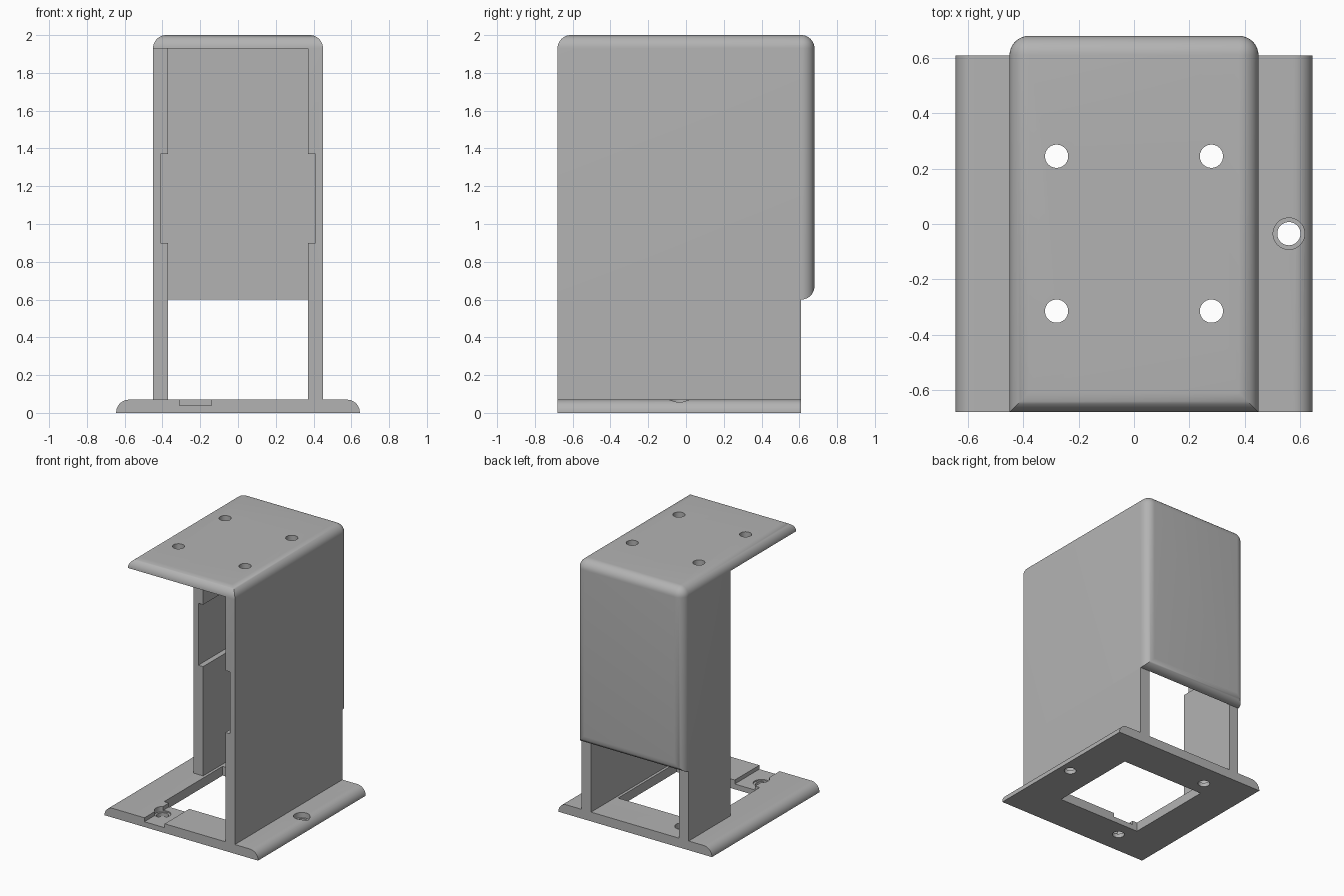
import bpy, bmesh
from mathutils import Vector

cube = bpy.data.objects.get("Cube")
if cube:
    bpy.data.objects.remove(cube)

grey = bpy.data.materials.new("plain grey")
grey.use_nodes = True
COLOUR = (0.45, 0.45, 0.45, 1)
grey.diffuse_color = COLOUR
grey.node_tree.nodes["Principled BSDF"].inputs["Base Color"].default_value = COLOUR

FRONT, BACK, REAR = -0.68, 0.61, 0.68   # bracket front, wall back, panel back
OUT, INN = 0.45, 0.37                   # wall outer and inner x
T = 0.07                                # plate thickness
MID = (FRONT + BACK) / 2


def finish(name, bm):
    mesh = bpy.data.meshes.new(name)
    bmesh.ops.recalc_face_normals(bm, faces=bm.faces)
    bm.to_mesh(mesh)
    bm.free()
    mesh.materials.append(grey)
    obj = bpy.data.objects.new(name, mesh)
    bpy.context.collection.objects.link(obj)
    return obj


def box(name, lo, hi, rounded=None, radius=T):
    """Box between two corners; edges whose midpoint passes the rule are rounded."""
    lo, hi = Vector(lo), Vector(hi)
    bm = bmesh.new()
    bmesh.ops.create_cube(bm, size=1)
    for v in bm.verts:
        v.co = Vector(h if c > 0 else l for c, l, h in zip(v.co, lo, hi))
    if rounded:
        centre = (lo + hi) / 2
        edges = []
        for e in bm.edges:
            m = (e.verts[0].co + e.verts[1].co) / 2 - centre
            if rounded(*(0 if abs(c) < 1e-4 else (1 if c > 0 else -1) for c in m)):
                edges.append(e)
        bmesh.ops.bevel(bm, geom=edges, offset=radius, segments=10,
                        profile=0.5, affect='EDGES')
    return finish(name, bm)


def rod(name, x, y, z0, z1, radius):
    bm = bmesh.new()
    bmesh.ops.create_cone(bm, cap_ends=True, segments=40, radius1=radius,
                          radius2=radius, depth=z1 - z0)
    bmesh.ops.translate(bm, verts=bm.verts, vec=(x, y, (z0 + z1) / 2))
    return finish(name, bm)


def cut(target, cutters):
    for c in cutters:
        m = target.modifiers.new("cut", 'BOOLEAN')
        m.operation, m.solver, m.object = 'DIFFERENCE', 'EXACT', c
    bpy.context.view_layer.objects.active = target
    for m in list(target.modifiers):
        bpy.ops.object.modifier_apply(modifier=m.name)
    for c in cutters:
        bpy.data.objects.remove(c)


# Hood: walls, roof and back panel in one rounded shell
hood = box("hood", (-OUT, FRONT, 0.6), (OUT, REAR, 2),
           lambda x, y, z: z > 0 or (y > 0 and (x or z < 0)))
cutters = [
    box("inside", (-INN, -1, 0), (INN, BACK, 2 - T)),
    box("open_side", (-1, -1, 0), (-INN + 0.01, 0.11, 2 - T)),
    box("wall_recess", (-0.41, -1, 0.9), (0.41, BACK, 1.37)),
]
cutters += [rod("roof_hole", x, MID + dy, 1.8, 2.1, 0.042)
            for x in (-0.28, 0.28) for dy in (-0.28, 0.28)]
cut(hood, cutters)

# Lower walls, the one on the right side being short
left_wall = box("left_lower_wall", (INN, FRONT, T), (OUT, BACK, 0.6))
right_wall = box("right_lower_wall", (-OUT, 0.11, T), (-INN, BACK, 0.6))

# Base plate with rounded long edges, square opening, cable channel and screw holes
base = box("base_plate", (-0.645, FRONT, 0), (0.645, BACK, T),
           lambda x, y, z: x and z > 0, T - 0.002)
half = 0.35
cutters = [
    box("opening", (-half, MID - half, -1), (half, MID + half, 1)),
    box("channel", (-0.31, -1, 0.04), (-0.14, MID, 1)),
]
for x, dy in ((0.56, 0), (-0.28, 0.47), (-0.28, -0.47)):
    cutters.append(rod("screw_hole", x, MID + dy, -0.1, 0.2, 0.042))
    cutters.append(rod("screw_head", x, MID + dy, 0.03, 0.2, 0.057))
cut(base, cutters)

# Smooth the rounded edges, keep the rest sharp
for obj in (hood, left_wall, right_wall, base):
    bpy.ops.object.select_all(action='DESELECT')
    obj.select_set(True)
    bpy.context.view_layer.objects.active = obj
    bpy.ops.object.shade_smooth_by_angle(angle=0.6)
